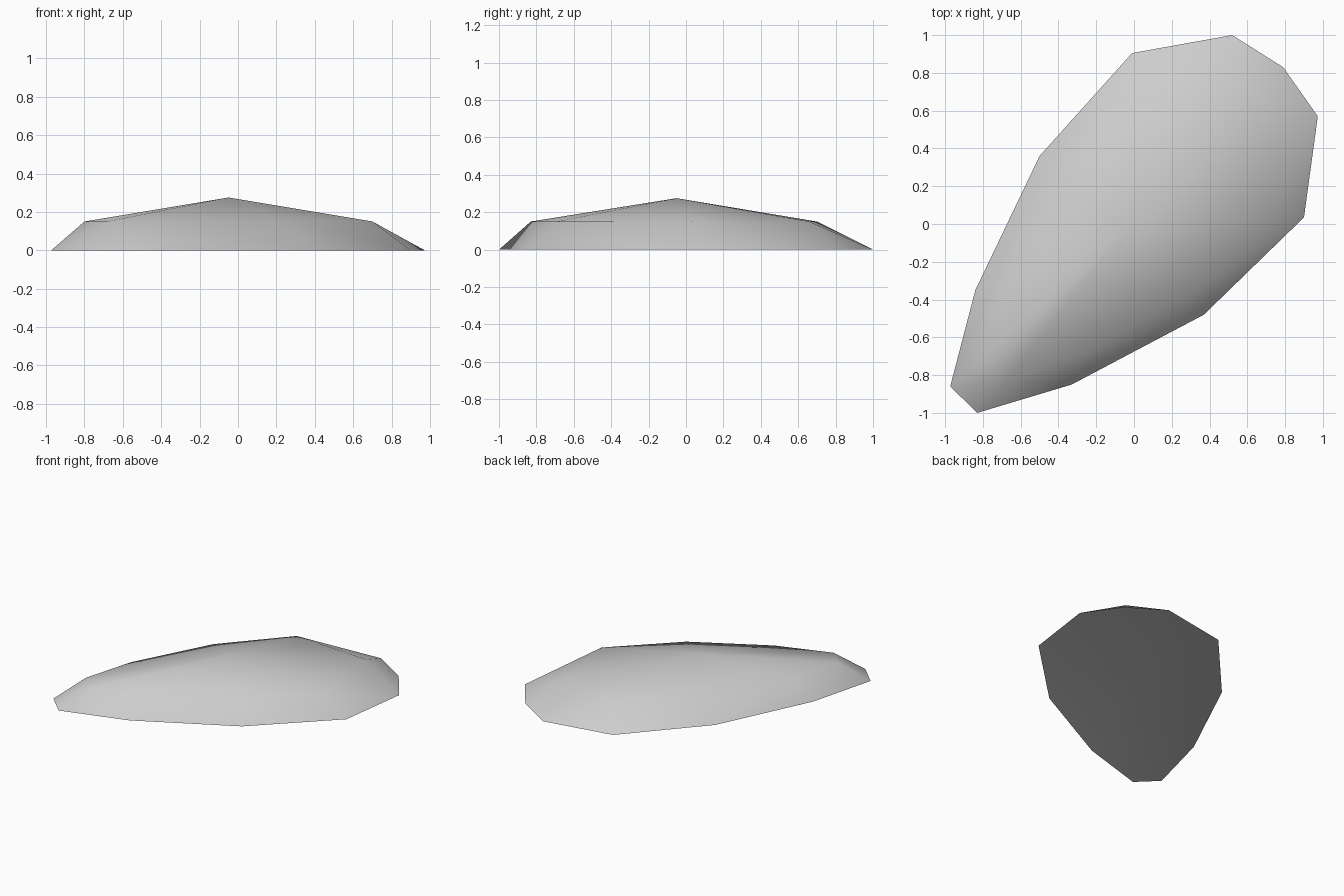
import bpy
import bmesh
import math

# Remove the default cube
cube = bpy.data.objects.get("Cube")
if cube:
    bpy.data.objects.remove(cube, do_unlink=True)

# Plain grey surface
grey = bpy.data.materials.new("mid_grey")
grey.use_nodes = True
colour = (0.61, 0.61, 0.61, 1.0)
grey.diffuse_color = colour
grey.node_tree.nodes["Principled BSDF"].inputs["Base Color"].default_value = colour

# Ground outline, clockwise from the back
rim_outline = [(-0.01, 0.905), (0.52, 1), (0.79, 0.83), (0.973, 0.57),
               (0.9, 0.035), (0.37, -0.48), (-0.33, -0.85), (-0.83, -1),
               (-0.973, -0.86), (-0.84, -0.35), (-0.5, 0.36)]

# Raised shoulder outline, with a single corner at the blunt end
shoulder_outline = [(0.01, 0.7), (0.63, 0.66), (0.7, 0.03),
                    (0.27, -0.39), (-0.27, -0.69), (-0.68, -0.83),
                    (-0.8, -0.71), (-0.69, -0.32), (-0.39, 0.255)]
shoulder_height = 0.15
peak_position = (-0.05, -0.05, 0.275)
hollow_position = (-0.05, -0.05, 0.09)


def add_ring(bm, outline, height):
    """Add one level loop of vertices."""
    return [bm.verts.new((x, y, height)) for x, y in outline]


# Upper skin: the facets around both outlines and the peak
bm = bmesh.new()
rim = add_ring(bm, rim_outline, 0)
add_ring(bm, shoulder_outline, shoulder_height)
bm.verts.new(peak_position)
bmesh.ops.convex_hull(bm, input=bm.verts)

# Underside: a shallow hollow rising from the rim to its middle
flat_base = [f for f in bm.faces if all(v in rim for v in f.verts)]
bmesh.ops.delete(bm, geom=flat_base, context='FACES')
hollow = bm.verts.new(hollow_position)
for start, end in zip(rim, rim[1:] + rim[:1]):
    bm.faces.new((start, end, hollow))
bmesh.ops.recalc_face_normals(bm, faces=bm.faces)

# Smooth skin with a crisp edge around the rim
for face in bm.faces:
    face.smooth = True
for edge in bm.edges:
    edge.smooth = edge.calc_face_angle() < math.radians(75)

mesh = bpy.data.meshes.new("mound")
bm.to_mesh(mesh)
bm.free()
mesh.materials.append(grey)
mound = bpy.data.objects.new("mound", mesh)
bpy.context.collection.objects.link(mound)
